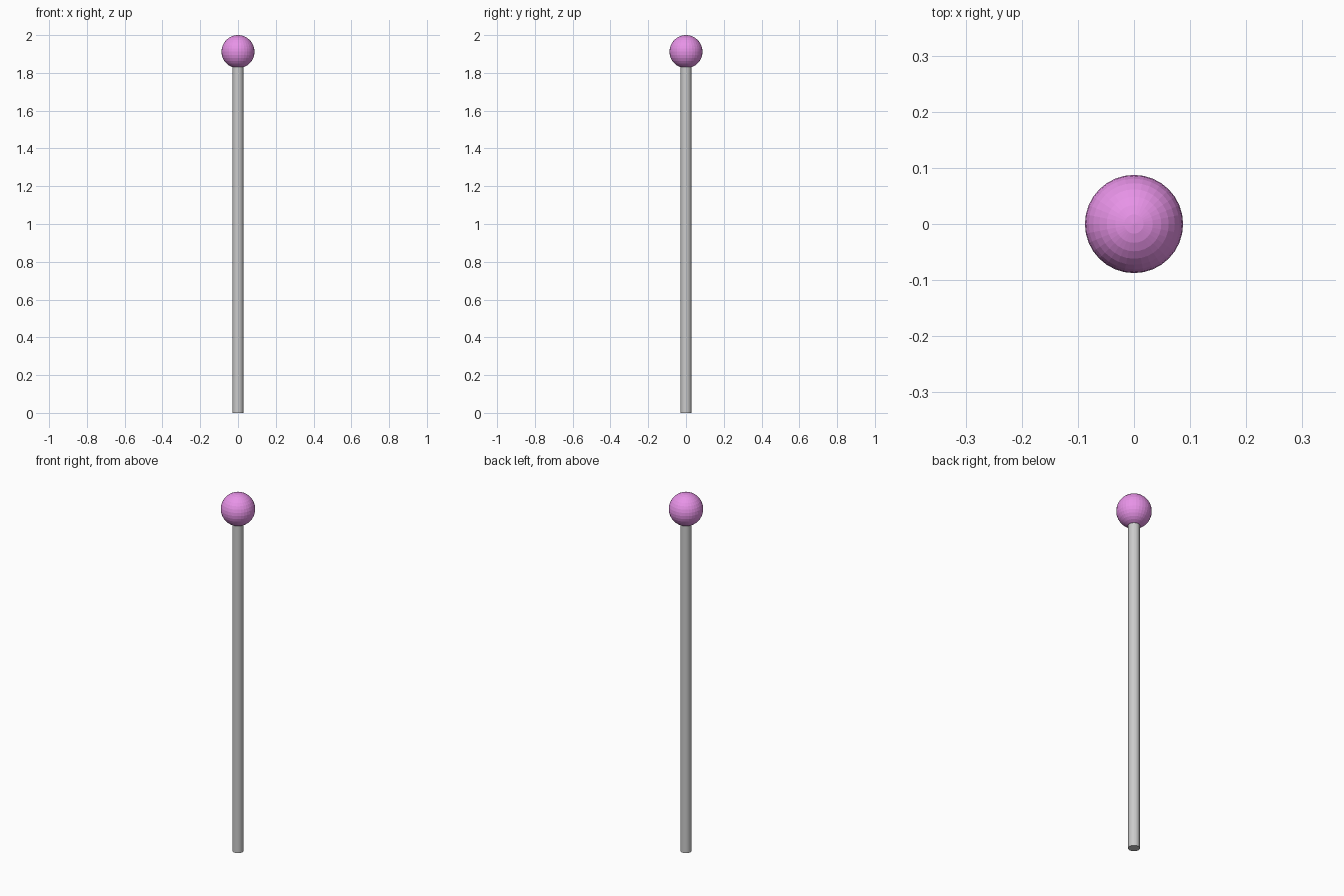
import bpy

if "Cube" in bpy.data.objects:
    bpy.data.objects.remove(bpy.data.objects["Cube"])

TOP = 2.0
BALL_R = 0.0875
ROD_R = 0.029
ROD_H = 1.835  # just reaches into the ball


def colour(obj, name, rgba):
    mat = bpy.data.materials.new(name)
    mat.diffuse_color = rgba
    mat.use_nodes = True
    mat.node_tree.nodes["Principled BSDF"].inputs["Base Color"].default_value = mat.diffuse_color
    obj.data.materials.append(mat)


# Straight grey rod standing on the ground
bpy.ops.mesh.primitive_cylinder_add(vertices=32, radius=ROD_R, depth=ROD_H,
                                    location=(0, 0, ROD_H / 2))
bpy.context.object.name = "rod"

# Flat-faceted ball on top
bpy.ops.mesh.primitive_uv_sphere_add(segments=32, ring_count=16, radius=BALL_R,
                                     location=(0, 0, TOP - BALL_R))
ball = bpy.context.object
ball.name = "ball_top"
colour(ball, "pink_violet", (0.8, 0.29, 0.8, 1))
